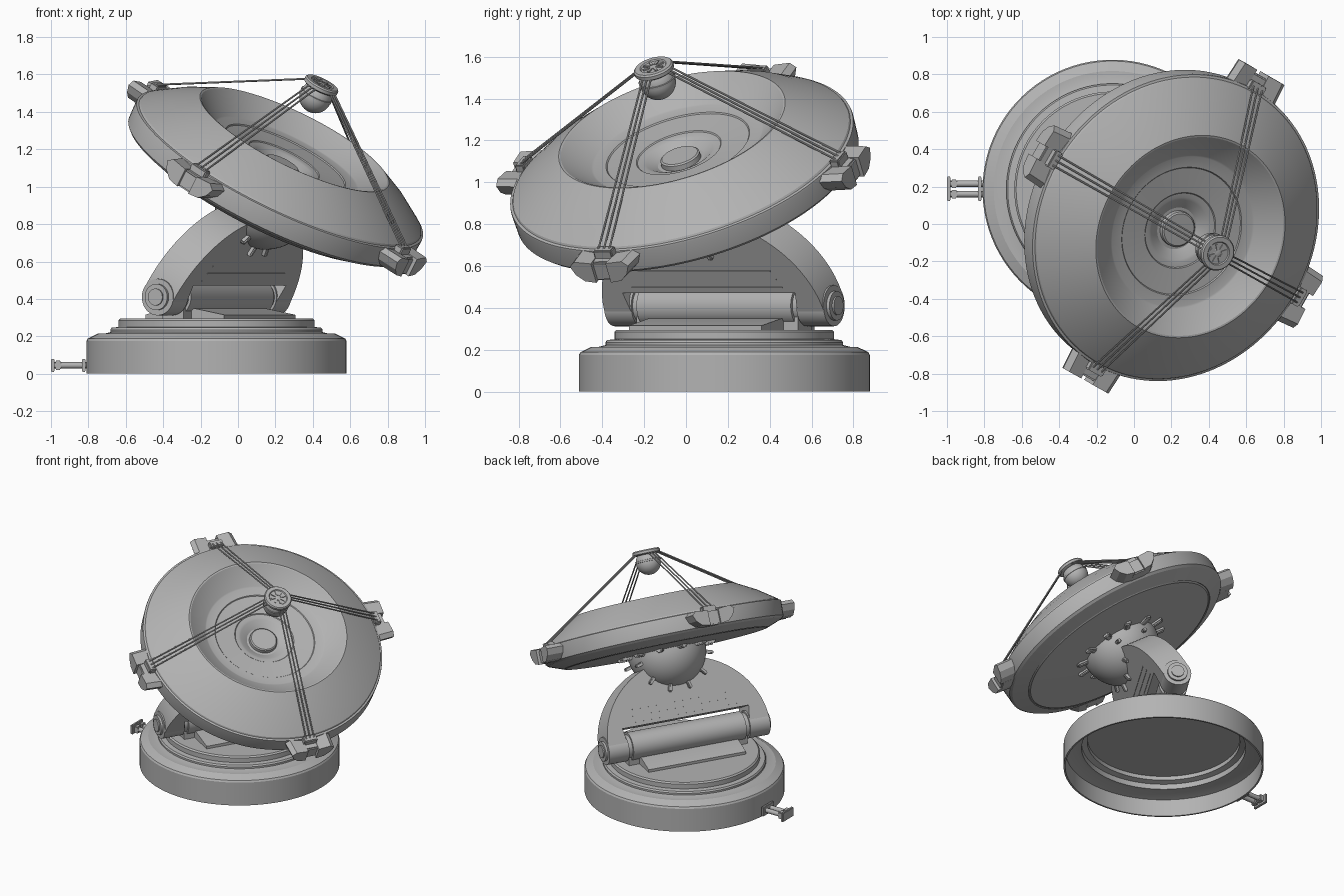
import bpy, bmesh
from math import sin, cos, pi, radians
from mathutils import Matrix, Vector

cube = bpy.data.objects.get("Cube")
if cube:
    bpy.data.objects.remove(cube, do_unlink=True)

grey = bpy.data.materials.new("plain grey")
grey.use_nodes = True
grey.diffuse_color = (0.45, 0.45, 0.45, 1)
grey.node_tree.nodes["Principled BSDF"].inputs["Base Color"].default_value = (0.45, 0.45, 0.45, 1)

# Frames: turntable, tilting arm, dish
BASE = Matrix.Translation((-0.115, 0.183, 0)) @ Matrix.Rotation(radians(-31), 4, 'Z')
ARM = BASE @ Matrix.Translation((0, 0, 0.41)) @ Matrix.Rotation(radians(30), 4, 'Y')
DISH = ARM @ Matrix.Translation((0, 0, 0.79))


def finish(name, bm, frame):
    bmesh.ops.recalc_face_normals(bm, faces=bm.faces)
    mesh = bpy.data.meshes.new(name)
    bm.to_mesh(mesh)
    bm.free()
    mesh.materials.append(grey)
    obj = bpy.data.objects.new(name, mesh)
    bpy.context.collection.objects.link(obj)
    obj.matrix_world = frame
    bpy.ops.object.select_all(action='DESELECT')
    obj.select_set(True)
    bpy.context.view_layer.objects.active = obj
    bpy.ops.object.shade_smooth_by_angle(angle=radians(20))
    return obj


def lathe(name, profile, frame, n=96):
    """Turn (radius, height) points around z."""
    bm = bmesh.new()
    rings = []
    for r, z in profile:
        if r == 0:
            rings.append([bm.verts.new((0, 0, z))] * n)
        else:
            rings.append([bm.verts.new((r * cos(2 * pi * i / n), r * sin(2 * pi * i / n), z)) for i in range(n)])
    for a, b in zip(rings, rings[1:]):
        for i in range(n):
            j = (i + 1) % n
            bm.faces.new(list(dict.fromkeys((a[i], a[j], b[j], b[i]))))
    return finish(name, bm, frame)


def prism(name, outline, depth, frame):
    """Extrude a list of 3D points along the depth vector."""
    bm = bmesh.new()
    face = bm.faces.new([bm.verts.new(p) for p in outline])
    top = bmesh.ops.extrude_face_region(bm, geom=[face])['geom']
    bmesh.ops.translate(bm, vec=depth, verts=[v for v in top if isinstance(v, bmesh.types.BMVert)])
    return finish(name, bm, frame)


def box(name, centre, size, frame, bevel=0.0):
    bm = bmesh.new()
    bmesh.ops.create_cube(bm, size=1, matrix=Matrix.Translation(centre) @ Matrix.Diagonal((*size, 1)))
    if bevel:
        bmesh.ops.bevel(bm, geom=bm.edges[:], offset=bevel, segments=2, affect='EDGES')
    return finish(name, bm, frame)


def rod(name, a, b, radius, frame, n=24):
    a, b = Vector(a), Vector(b)
    turn = (b - a).to_track_quat('Z', 'Y').to_matrix().to_4x4()
    bm = bmesh.new()
    bmesh.ops.create_cone(bm, cap_ends=True, segments=n, radius1=radius, radius2=radius,
                          depth=(b - a).length, matrix=Matrix.Translation((a + b) / 2) @ turn)
    return finish(name, bm, frame)


def ball(name, centre, radius, frame):
    bm = bmesh.new()
    bmesh.ops.create_uvsphere(bm, u_segments=48, v_segments=24, radius=radius, matrix=Matrix.Translation(centre))
    return finish(name, bm, frame)


# Hollow stepped base
lathe("base", [(0, 0.295), (0.515, 0.295), (0.525, 0.285), (0.525, 0.25), (0.56, 0.246), (0.568, 0.235),
               (0.568, 0.222), (0.60, 0.214), (0.635, 0.214), (0.688, 0.188), (0.695, 0.175),
               (0.695, 0), (0.683, 0), (0.683, 0.13),
               (0.60, 0.15), (0.57, 0.15), (0.57, 0.19), (0.53, 0.2), (0.53, 0.23), (0, 0.23)], BASE)

# Connector on the side of the base
for y in (0.16, 0.215):
    rod("connector_rod", (-0.98, y, 0.045), (-0.80, y, 0.045), 0.017, Matrix())
    box("connector_collar", (-0.962, y, 0.045), (0.03, 0.045, 0.05), Matrix(), 0.004)
for x in (-0.99, -0.825):
    box("connector_plate", (x, 0.188, 0.045), (0.02, 0.13, 0.07), Matrix(), 0.004)

# Plinth and cradle under the barrel
prism("ramp_plinth", [(-0.22, -0.37, 0.29), (0.27, -0.37, 0.29), (0.27, -0.37, 0.315),
                      (0.08, -0.37, 0.35), (-0.1, -0.37, 0.35), (-0.22, -0.37, 0.315)], (0, 0.74, 0), BASE)
box("barrel_cradle", (0, 0, 0.34), (0.13, 0.9, 0.1), BASE)
rod("barrel", (0, -0.43, 0), (0, 0.43, 0), 0.1, ARM, 48)
rod("barrel_axle", (0, -0.47, 0), (0, 0.47, 0), 0.085, ARM, 48)

# Arched arm, notched round the barrel
arch = [(-0.095, 0.612 * cos(pi * i / 48), 0.545 * sin(pi * i / 48)) for i in range(49)]
notch = [(-0.095, y, z) for y, z in ((-0.46, 0), (-0.48, 0.125), (0.48, 0.125), (0.46, 0))]
prism("arm", arch + notch, (0.19, 0, 0), ARM)
for s in (-1, 1):
    rod("arm_end", (0, s * 0.46, 0), (0, s * 0.612, 0), 0.098, ARM, 48)
    rod("pivot_cap", (0, s * 0.61, 0), (0, s * 0.628, 0), 0.07, ARM, 48)
    rod("pivot_button", (0, s * 0.62, 0), (0, s * 0.637, 0), 0.045, ARM, 48)
    for i in range(3):
        box("arm_rib", (s * 0.095, 0, 0.155 + 0.045 * i), (0.006, 0.84 - 0.04 * i, 0.006), ARM)
    # Prongs holding the ball joint
    for i in range(6):
        spin = Matrix.Rotation(radians(105 + 30 * i), 4, 'X')
        box("joint_prong", (s * 0.105, 0, 0.275), (0.03, 0.025, 0.06),
            ARM @ Matrix.Translation((0, 0, 0.61)) @ spin, 0.006)

# Half-ball joint and clips on the dish back
lathe("ball_joint", [(0.275 * cos(pi * i / 32), -0.18 - 0.275 * sin(pi * i / 32)) for i in range(16)]
      + [(0, -0.455)], DISH, 64)
for i in range(12):
    box("joint_clip", (0.305, 0, -0.185), (0.09, 0.045, 0.03),
        DISH @ Matrix.Rotation(2 * pi * i / 12, 4, 'Z'), 0.008)

# Dish with a recessed hub and flat-walled bowl
lathe("dish", [(0, 0.04), (0.088, 0.04), (0.096, 0.034), (0.098, 0.01), (0.115, 0.01), (0.165, 0.042),
               (0.18, 0.047), (0.205, 0.05), (0.21, 0.055), (0.35, 0.067), (0.355, 0.073), (0.415, 0.078),
               (0.425, 0.082), (0.55, 0.18), (0.56, 0.182), (0.70, 0.105),
               (0.83, 0.014), (0.835, 0.004), (0.848, 0), (0.85, -0.01), (0.845, -0.11), (0.83, -0.125),
               (0.725, -0.165), (0.72, -0.16), (0.71, -0.168), (0.3, -0.18), (0, -0.18)], DISH, 128)

# Rim brackets with triple struts to the feed
wing = [(0.05, -0.01), (0.14, 0.0), (0.17, -0.025), (0.15, -0.07), (0.11, -0.105), (0.05, -0.115)]
for k in range(4):
    frame = DISH @ Matrix.Rotation(k * pi / 2 + radians(1.5), 4, 'Z')
    for s in (-1, 1):
        prism("bracket_wing", [(0.80, s * t, h) for t, h in wing], (0.15, -s * 0.01, 0), frame)
    box("bracket_block", (0.86, 0, -0.065), (0.14, 0.11, 0.10), frame, 0.008)
    box("strut_clamp", (0.865, 0, 0.0), (0.05, 0.1, 0.05), frame, 0.006)
    for t in (-1, 0, 1):
        rod("strut", (0.07, t * 0.022, 0.518), (0.865, t * 0.03, 0.022), 0.005, frame, 10)

# Feed at the focus
ball("feed_ball", (0, 0, 0.445), 0.087, DISH)
lathe("feed_band", [(0.07, 0.445), (0.09, 0.45), (0.09, 0.462), (0.07, 0.467)], DISH, 48)
lathe("feed_cap", [(0, 0.5), (0.085, 0.5), (0.097, 0.508), (0.097, 0.525), (0.09, 0.533),
                   (0.065, 0.533), (0.06, 0.527), (0, 0.527)], DISH, 48)
for i in range(8):
    box("feed_cap_spoke", (0.035, 0, 0.528), (0.035, 0.012, 0.01), DISH @ Matrix.Rotation(i * pi / 4, 4, 'Z'))
